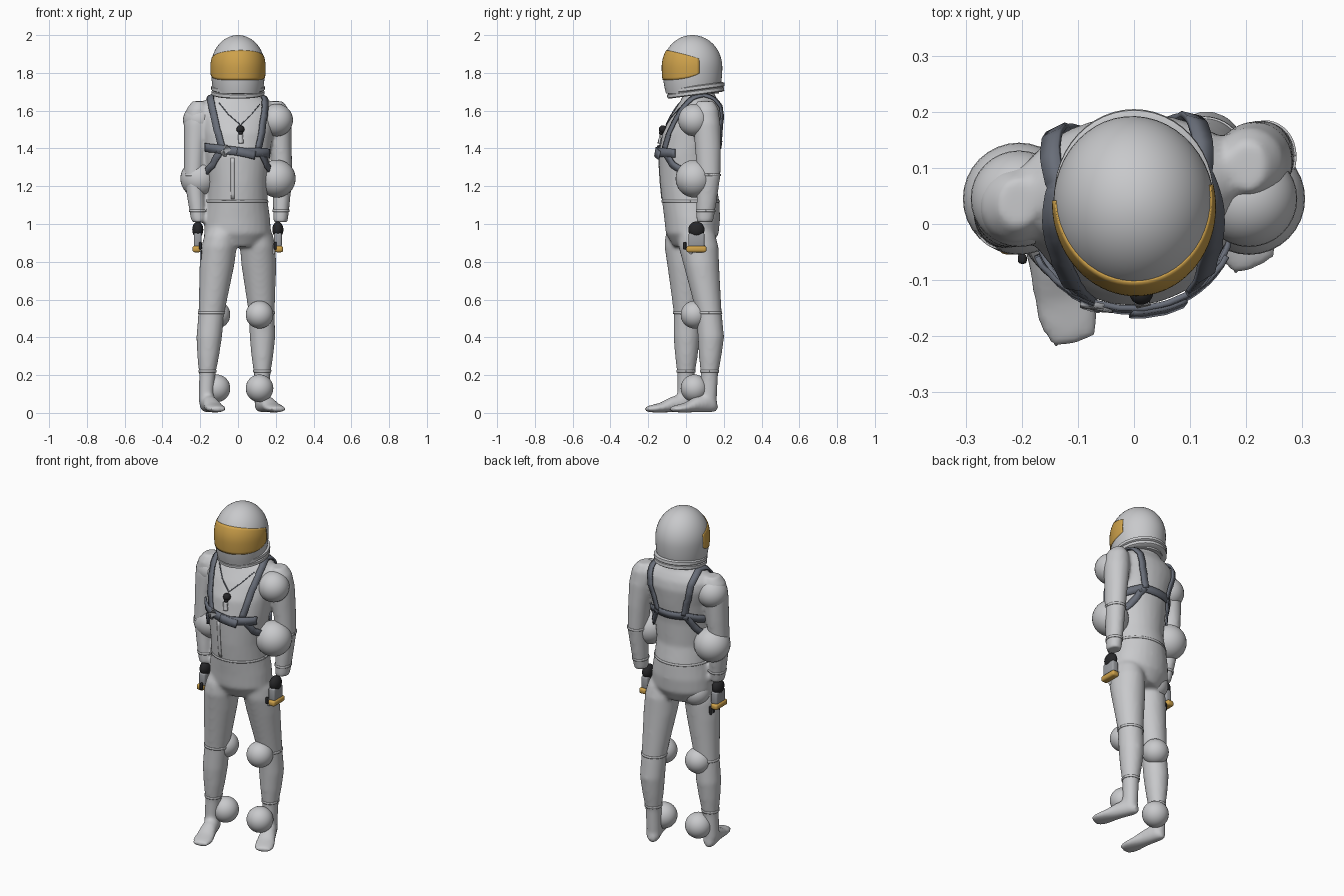
import bpy, bmesh, math
from mathutils import Vector, Matrix
from mathutils.bvhtree import BVHTree

cube = bpy.data.objects.get("Cube")
if cube:
    bpy.data.objects.remove(cube)


def material(name, r, g, b):
    mat = bpy.data.materials.new(name)
    mat.use_nodes = True
    mat.diffuse_color = (r, g, b, 1)
    mat.node_tree.nodes["Principled BSDF"].inputs["Base Color"].default_value = (r, g, b, 1)
    return mat


suit_white = material("suit_light_grey", .58, .585, .6)
strap_grey = material("strap_blue_grey", .14, .155, .19)
glove_grey = material("glove_grey", .33, .34, .36)
gold = material("visor_gold", .62, .36, .07)
black = material("rubber_black", .02, .02, .022)

TWIST = Matrix.Rotation(.1, 4, "Z")   # upper body turns slightly


def loft(bm, rings, matrix=Matrix(), n=28):
    """Capped skin over elliptical rings (x, y, z, half width, half depth)."""
    loops = []
    for x, y, z, rx, ry in rings:
        loop = []
        for i in range(n):
            a = math.tau * i / n
            co = Vector((x + rx * math.cos(a), y + ry * math.sin(a), z))
            loop.append(bm.verts.new(matrix @ co))
        loops.append(loop)
    for low, high in zip(loops, loops[1:]):
        for i in range(n):
            j = (i + 1) % n
            bm.faces.new((low[i], low[j], high[j], high[i]))
    bm.faces.new(loops[0][::-1])
    bm.faces.new(loops[-1])


def finish(name, bm, mat, angle=40):
    bmesh.ops.recalc_face_normals(bm, faces=bm.faces)
    mesh = bpy.data.meshes.new(name)
    bm.to_mesh(mesh)
    bm.free()
    mesh.materials.append(mat)
    obj = bpy.data.objects.new(name, mesh)
    bpy.context.collection.objects.link(obj)
    bpy.ops.object.select_all(action="DESELECT")
    obj.select_set(True)
    bpy.context.view_layer.objects.active = obj
    bpy.ops.object.shade_smooth_by_angle(angle=math.radians(angle))
    return obj


def ball(name, centre, radius, mat, flatten=1):
    bm = bmesh.new()
    place = Matrix.LocRotScale(Vector(centre), None, Vector((flatten, 1, 1)))
    bmesh.ops.create_uvsphere(bm, u_segments=32, v_segments=18, radius=radius, matrix=place)
    return finish(name, bm, mat)


def block(name, centre, size, mat, round_by):
    bm = bmesh.new()
    bmesh.ops.create_cube(bm, size=1, matrix=Matrix.LocRotScale(Vector(centre), None, Vector(size)))
    bmesh.ops.bevel(bm, geom=bm.edges[:], offset=round_by, segments=3, affect="EDGES", profile=.5)
    return finish(name, bm, mat)


def strip(name, points, width, mat, surface, lift=.01, thick=.01, steps=8, closed=False):
    """Flat band that hugs the given surface along a path."""
    path = [Vector(p) for p in points]
    if closed:
        path.append(path[0])
    dense = [a.lerp(b, i / steps) for a, b in zip(path, path[1:]) for i in range(steps)] + [path[-1]]
    snapped = [surface.find_nearest(p)[:2] for p in dense]
    bm = bmesh.new()
    rows = []
    for i, (co, normal) in enumerate(snapped):
        along = snapped[min(i + 1, len(snapped) - 1)][0] - snapped[max(i - 1, 0)][0]
        across = along.cross(normal).normalized() * width / 2
        centre = co + normal * lift
        rows.append((bm.verts.new(centre - across), bm.verts.new(centre + across)))
    for (a, b), (c, d) in zip(rows, rows[1:]):
        bm.faces.new((a, b, d, c))
    obj = finish(name, bm, mat)
    solid = obj.modifiers.new("thickness", "SOLIDIFY")
    solid.thickness, solid.offset = thick, 0
    return obj


# Suit: torso, legs, feet and arms fused into one skin
bm = bmesh.new()
loft(bm, [(0, .035, .88, .12, .1), (0, .033, .95, .178, .14), (0, .033, 1.03, .174, .148),
          (0, .025, 1.12, .16, .152), (0, .01, 1.22, .156, .148), (0, .01, 1.36, .172, .156),
          (0, .03, 1.48, .188, .155), (0, .058, 1.57, .21, .138), (0, .07, 1.62, .205, .118),
          (0, .072, 1.655, .17, .098), (0, .068, 1.68, .115, .085), (0, .06, 1.75, .075, .08)], TWIST)
bm.normal_update()
torso_surface = BVHTree.FromBMesh(bm)

LEG = [(1.0, .06, .07), (.94, .085, .1), (.88, .094, .106), (.78, .092, .094), (.65, .08, .08),
       (.53, .069, .068), (.4, .068, .07), (.3, .058, .06), (.2, .043, .046), (.06, .04, .045)]
FOOT = [(-.045, .03, .018, .02), (-.02, .045, .038, .042), (.03, .05, .042, .048),
        (.08, .044, .045, .042), (.14, .028, .054, .026), (.18, .023, .056, .021), (.22, .02, .04, .014)]
ARM = [(1.65, .035, .045), (1.61, .062, .066), (1.53, .07, .073), (1.4, .06, .069),
       (1.25, .053, .062), (1.12, .046, .054), (1.01, .038, .045)]


def between(a, b, c, z):
    """Centre of a bent limb at height z, given its three joints."""
    a, b, c = Vector(a), Vector(b), Vector(c)
    if z > b.z:
        return b.lerp(a, (z - b.z) / (a.z - b.z))
    return c.lerp(b, (z - c.z) / (b.z - c.z))


legs = {"left": ((.1, .055, .95), (.13, .134, .45), (.128, .124, .2)),
        "right": ((-.092, -.01, .95), (-.15, .005, .45), (-.163, .0, .2))}
arms = {"left": ((.205, .105, 1.62), (.236, .123, 1.28), (.226, .1, 1.02)),
        "right": ((-.21, .035, 1.62), (-.237, .02, 1.28), (-.21, .0, 1.02))}
foot_turn = {"left": .42, "right": .27}
for side in legs:
    for joints, profile in ((legs[side], LEG), (arms[side], ARM)):
        loft(bm, [(*between(*joints, z).xy, z, rx, ry) for z, rx, ry in profile])
    ankle = Vector((*legs[side][2][:2], 0))
    place = (Matrix.Translation(ankle) @ Matrix.Rotation(foot_turn[side], 4, "Z")
             @ Matrix.Rotation(math.pi / 2, 4, "X"))
    loft(bm, [(0, h, d, w, t) for d, h, w, t in FOOT], place)
suit = finish("suit", bm, suit_white)
remesh = suit.modifiers.new("fuse", "REMESH")
remesh.mode, remesh.voxel_size, remesh.use_smooth_shade = "VOXEL", .01, True
smooth = suit.modifiers.new("soften", "SMOOTH")
smooth.factor, smooth.iterations = .5, 10
suit_surface = BVHTree.FromObject(suit, bpy.context.evaluated_depsgraph_get())


# Raised seams around the waist and limbs
def seam(name, centre, rx, ry):
    ring = [Vector(centre) + Vector((rx * math.cos(a), ry * math.sin(a), 0))
            for a in (math.tau * i / 20 for i in range(20))]
    strip(name, ring, .012, suit_white, suit_surface, .001, .005, 3, True)


seam("waist_seam", (0, .025, 1.12), .16, .152)
for side in legs:
    for part, z, r in (("knee", .53, .07), ("ankle", .22, .048)):
        seam(f"{side}_{part}_seam", between(*legs[side], z), r, r)
    for part, z, r in (("elbow", 1.26, .06), ("cuff", 1.07, .046)):
        seam(f"{side}_{part}_seam", between(*arms[side], z), r, r)

# Round pads beside the joints
for side, s in (("left", 1), ("right", -1)):
    for part, x, z, r in (("shoulder", .205, 1.55, .086), ("elbow", .205, 1.24, .1),
                          ("hip", .1, .93, .08), ("knee", .114, .52, .073), ("ankle", .114, .13, .073)):
        ball(f"{side}_{part}_pad", (s * x, .045, z), r, suit_white)

# Helmet shell
HEAD = TWIST.copy()
HEAD.translation = (0, .034, 0)


def shell(z):
    """Helmet width fraction at height z."""
    if z > 1.83:
        return math.sqrt(max(0, 1 - ((z - 1.83) / .17) ** 2))
    return 1 - .1 * ((1.83 - z) / .13) ** 2


heights = [1.69 + .02 * i for i in range(7)]
heights += [1.83 + .17 * math.sin(math.pi / 2 * i / 14) for i in range(14)] + [1.9999]
bm = bmesh.new()
loft(bm, [(0, 0, z, .143 * shell(z) + .0005, .158 * shell(z) + .0005) for z in heights], HEAD, 48)
finish("helmet", bm, suit_white)

# Visor: curved panel that narrows toward its ends
bm = bmesh.new()
grid = []
for i in range(41):
    t = i / 20 - 1
    a = t * math.radians(98) - math.pi / 2
    bottom, top = 1.762 + .035 * t ** 4, 1.92 - .045 * t * t
    column = []
    for j in range(13):
        z = bottom + (top - bottom) * j / 12
        f = shell(z)
        column.append(bm.verts.new(HEAD @ Vector(((.143 * f + .003) * math.cos(a),
                                                  (.158 * f + .005) * math.sin(a), z))))
    grid.append(column)
for p, q in zip(grid, grid[1:]):
    for j in range(12):
        bm.faces.new((p[j], q[j], q[j + 1], p[j + 1]))
visor = finish("visor", bm, gold)
visor.modifiers.new("thickness", "SOLIDIFY").thickness = .006

# Tilted neck rings
for name, z, grow in (("lower_neck_ring", 1.695, 0), ("upper_neck_ring", 1.72, .002)):
    bm = bmesh.new()
    tilt = Matrix.Translation((0, .051, z)) @ Matrix.Rotation(.13, 4, "X")
    loft(bm, [(0, 0, h, .14 + grow - e, .152 + grow - e)
              for h, e in ((-.013, .008), (-.008, 0), (.008, 0), (.013, .008))], tilt, 48)
    finish(name, bm, suit_white)

# Harness
for side, s in (("left", 1), ("right", -1)):
    over = [(.11, -.15, 1.4), (.135, -.1, 1.54), (.14, 0, 1.64), (.137, .08, 1.7),
            (.13, .18, 1.62), (.12, .2, 1.52), (.1, .2, 1.42)]
    under = [(.11, -.15, 1.4), (.155, -.09, 1.31), (.175, .02, 1.26), (.15, .13, 1.33), (.1, .19, 1.42)]
    for name, pts in (("shoulder_strap", over), ("side_strap", under)):
        strip(f"{side}_{name}", [TWIST @ Vector((s * x, y, z)) for x, y, z in pts],
              .036, strap_grey, torso_surface)
strip("chest_strap", [(-.18, -.06, 1.405), (-.08, -.16, 1.395), (.05, -.16, 1.38), (.17, -.06, 1.375)],
      .045, strap_grey, torso_surface, .012)
strip("back_strap", [TWIST @ Vector(p) for p in ((-.18, .09, 1.39), (-.1, .18, 1.42), (.1, .18, 1.42),
      (.18, .09, 1.39))], .042, strap_grey, torso_surface)
strip("chest_buckle", [(-.08, -.16, 1.39), (-.06, -.16, 1.388)], .06, glove_grey, torso_surface, .016)
strip("buckle_plate", [(-.005, -.16, 1.385), (.095, -.15, 1.365)], .045, strap_grey, torso_surface, .018)

# Neck cord, whistle and tag
strip("neck_cord", [(-.1, -.03, 1.64), (-.05, -.08, 1.58), (.015, -.12, 1.53), (.07, -.07, 1.58),
                    (.12, -.02, 1.64)], .004, strap_grey, torso_surface, .004, .004)
for name, z, r in (("whistle", 1.515, .021), ("tag_ring", 1.485, .012)):
    spot, normal, *_ = torso_surface.find_nearest(Vector((.015, -.15, z)))
    ball(name, spot + normal * .008, r, black)
strip("tag", [(.015, -.15, 1.475), (.02, -.16, 1.43)], .025, suit_white, torso_surface)
strip("front_flap", [(-.03, -.15, 1.35), (-.03, -.14, 1.13)], .02, suit_white, suit_surface, .001, .004)

# Gloves: the right hand hangs open, the left is curled behind its bar
for side, x, y, s, finger_z, finger_mat in (("left", .211, .055, 1, .865, suit_white),
                                            ("right", -.213, .0, -1, .835, black)):
    ball(f"{side}_wrist_joint", (x, y, .97), .043, black, .68)
    block(f"{side}_palm", (x, y, .915), (.042, .085, .075), glove_grey, .01)
    block(f"{side}_knuckle_bar", (x + s * .006, y, .867), (.044, .108, .034), gold, .012)
    for i in range(4):
        block(f"{side}_finger_{i + 1}", (x - s * .024, y - .03 + .022 * i, finger_z),
              (.018, .018, .05), finger_mat, .006)
    block(f"{side}_thumb", (x - s * .014, y - .062, .885), (.016, .018, .04), black, .006)
